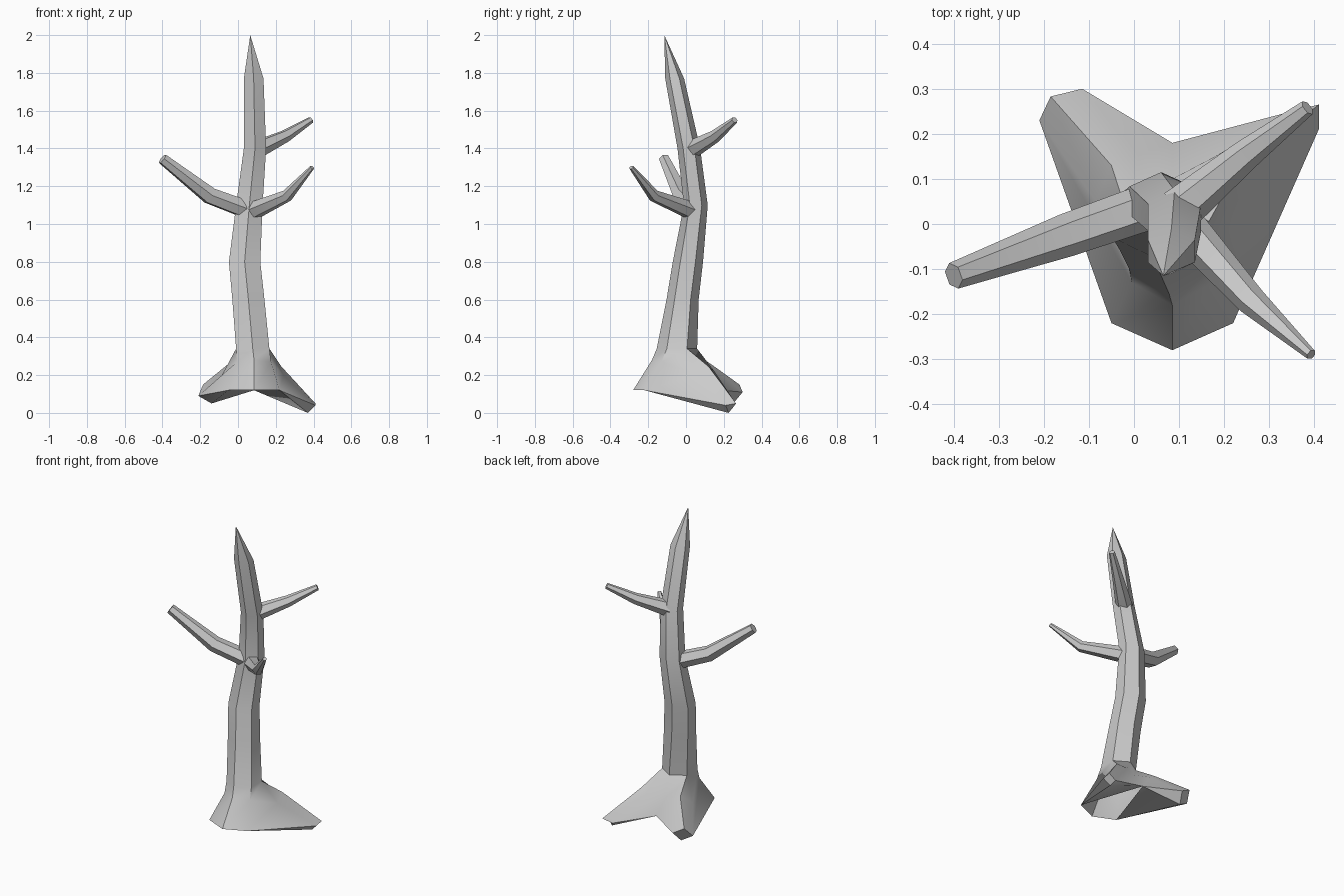
import bpy, bmesh, math
from mathutils import Vector

if "Cube" in bpy.data.objects:
    bpy.data.objects.remove(bpy.data.objects["Cube"])


def finish(name, bm):
    """Weld, orient and smooth-shade a bmesh as a named object."""
    bmesh.ops.remove_doubles(bm, verts=bm.verts, dist=0.0005)
    bmesh.ops.recalc_face_normals(bm, faces=bm.faces)
    me = bpy.data.meshes.new(name)
    bm.to_mesh(me)
    bm.free()
    ob = bpy.data.objects.new(name, me)
    bpy.context.collection.objects.link(ob)
    me.shade_smooth()
    me.set_sharp_from_angle(angle=math.radians(45))
    return ob


def skin(bm, rings):
    """Join successive closed rings of points with faces."""
    rows = [[bm.verts.new(p) for p in r] for r in rings]
    for a, b in zip(rows, rows[1:]):
        n = len(a)
        for i in range(n):
            j = (i + 1) % n
            bm.faces.new((a[i], a[j], b[j], b[i]))
    return rows


def hexagon(cx, cy, z, hx, ry):
    """Six points from the front, counter-clockwise seen from above."""
    rx = hx / math.cos(math.pi / 6)
    return [Vector((cx + rx * math.cos(a), cy + ry * math.sin(a), z))
            for a in (math.radians(60 * i - 90) for i in range(6))]


# Trunk: six-sided rings up to a pointed tip
rings = [hexagon(*r) for r in (
    (0.078, -0.048, 0.34, 0.088, 0.107),
    (0.055, -0.018, 0.60, 0.085, 0.085),
    (0.035, 0.010, 0.80, 0.083, 0.080),
    (0.060, 0.052, 1.10, 0.070, 0.063),
    (0.090, 0.015, 1.40, 0.059, 0.060),
    (0.083, -0.060, 1.77, 0.052, 0.050))]
bm = bmesh.new()
rows = skin(bm, rings)
tip = bm.verts.new((0.065, -0.115, 2.0))
for i in range(6):
    bm.faces.new((rows[-1][i], rows[-1][(i + 1) % 6], tip))

# Flared foot: the two back corners of the trunk spread into roots
F, FR, BR, B, BL, FL = rings[0]
top = [F, FR, BR, BR, BR, B, BL, BL, BL, FL]
mid = [(0.085, -0.18, 0.28), (0.175, -0.13, 0.27),
       (0.24, 0.06, 0.20), (0.23, 0.12, 0.245), (0.18, 0.15, 0.22),
       (0.085, 0.10, 0.23),
       (0.01, 0.155, 0.22), (-0.05, 0.13, 0.26), (-0.085, 0.05, 0.20),
       (-0.005, -0.13, 0.27)]
rim = [(0.085, -0.28, 0.12), (0.22, -0.22, 0.12),
       (0.41, 0.21, 0.04), (0.41, 0.265, 0.05), (0.35, 0.25, 0.03),
       (0.085, 0.18, 0.12),
       (-0.115, 0.30, 0.11), (-0.185, 0.283, 0.15), (-0.21, 0.23, 0.09),
       (-0.05, -0.22, 0.12)]
r = skin(bm, [rim, mid, top])[0]

# Root ends and undersides; the middle of the foot stays open
for (side, a, b, c, back), low in (((1, 2, 3, 4, 5), (0.37, 0.225, 0.0)),
                                   ((9, 8, 7, 6, 5), (-0.14, 0.25, 0.05))):
    v = bm.verts.new(low)
    for f in ((a, b, c), (side, a), (c, back), (back, side)):
        bm.faces.new([r[i] for i in f] + [v])
finish("trunk_with_roots", bm)


def branch(name, pts):
    """Six-sided tapering limb through (point, radius) pairs."""
    P = [Vector(p) for p, _ in pts]
    loops = []
    for i, (_, rad) in enumerate(pts):
        d = (P[min(i + 1, len(P) - 1)] - P[max(i - 1, 0)]).normalized()
        u = d.cross(Vector((0, 0, 1))).normalized()
        w = u.cross(d)
        loops.append([P[i] + rad * (math.cos(k * math.pi / 3) * u
                                    + math.sin(k * math.pi / 3) * w)
                      for k in range(6)])
    bm = bmesh.new()
    rows = skin(bm, loops)
    bm.faces.new(rows[-1])
    finish(name, bm)


# Branches
branch("left_branch", [((0.05, 0.045, 1.075), 0.052),
                       ((-0.15, -0.025, 1.15), 0.048),
                       ((-0.40, -0.115, 1.345), 0.03)])
branch("front_right_branch", [((0.08, 0.03, 1.07), 0.05),
                              ((0.26, -0.17, 1.15), 0.033),
                              ((0.393, -0.29, 1.30), 0.012)])
branch("back_right_branch", [((0.10, 0.03, 1.395), 0.05),
                             ((0.25, 0.155, 1.465), 0.034),
                             ((0.385, 0.258, 1.55), 0.018)])
